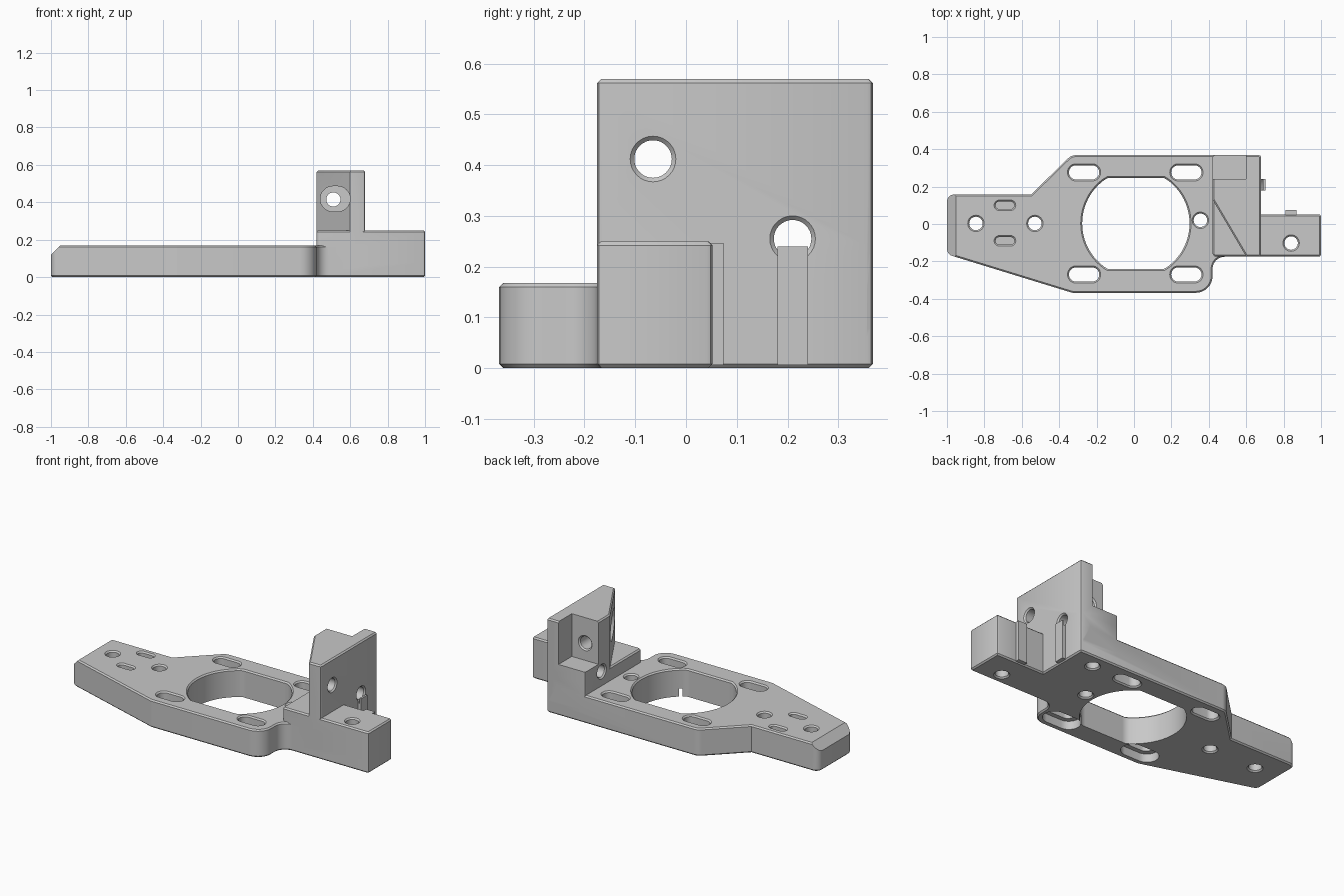
import bpy
import bmesh
from math import pi, cos, sin
from mathutils import Vector

if "Cube" in bpy.data.objects:
    bpy.data.objects.remove(bpy.data.objects["Cube"])

grey = bpy.data.materials.new("machined grey")
grey.use_nodes = True
grey.diffuse_color = (0.58, 0.58, 0.58, 1)
grey.node_tree.nodes["Principled BSDF"].inputs["Base Color"].default_value = (0.58, 0.58, 0.58, 1)

CHAMFER = 0.008
EDGE = 0.012             # small radius on upright edges


def new_object(name, bm):
    bmesh.ops.recalc_face_normals(bm, faces=bm.faces)
    mesh = bpy.data.meshes.new(name)
    bm.to_mesh(mesh)
    bm.free()
    mesh.materials.append(grey)
    ob = bpy.data.objects.new(name, mesh)
    bpy.context.collection.objects.link(ob)
    return ob


def rounded(corners):
    """Outline with a fillet of radius r at every (x, y, r) corner."""
    points = []
    for i, (x, y, r) in enumerate(corners):
        p = Vector((x, y))
        if r == 0:
            points.append(p)
            continue
        a = (Vector(corners[i - 1][:2]) - p).normalized()
        b = (Vector(corners[(i + 1) % len(corners)][:2]) - p).normalized()
        half = a.angle(b) / 2
        reach = r * cos(half) / sin(half)
        centre = p + (a + b).normalized() * (r / sin(half))
        start, end = p + a * reach - centre, p + b * reach - centre
        steps = 8 if r > EDGE else 2
        for k in range(steps + 1):
            # blend directions by angle, at constant radius
            turn = start.angle(end)
            t = turn * k / steps
            points.append(centre + (start * sin(turn - t) + end * sin(t)) / sin(turn))
    return points


AXES = {"Z": lambda u, v, w: (u, v, w),
        "X": lambda u, v, w: (w, u, v),
        "Y": lambda u, v, w: (u, w, v)}


def loft(name, rings, axis="Z"):
    """Solid through a list of (outline, distance) rings."""
    bm = bmesh.new()
    loops = [[bm.verts.new(AXES[axis](p[0], p[1], w)) for p in pts] for pts, w in rings]
    for low, high in zip(loops, loops[1:]):
        for i in range(len(low)):
            bm.faces.new((low[i - 1], low[i], high[i], high[i - 1]))
    bm.faces.new(loops[0])
    bm.faces.new(loops[-1])
    return new_object(name, bm)


def prism(name, corners, z0, z1, bevel_bottom=False):
    """Upright solid with chamfered rims."""
    pts = rounded(corners)
    ob = loft(name, [(pts, z0), (pts, z1)])
    bm = bmesh.new()
    bm.from_mesh(ob.data)
    levels = [z1, z0] if bevel_bottom else [z1]
    rims = [e for e in bm.edges
            if any(all(abs(v.co.z - z) < 1e-5 for v in e.verts) for z in levels)]
    bmesh.ops.bevel(bm, geom=rims, offset=CHAMFER, segments=1, affect="EDGES", profile=0.5)
    bmesh.ops.recalc_face_normals(bm, faces=bm.faces)
    bm.to_mesh(ob.data)
    bm.free()
    return ob


def box(name, x0, x1, y0, y1, z0, z1):
    pts = [(x0, y0), (x1, y0), (x1, y1), (x0, y1)]
    return loft(name, [(pts, z0), (pts, z1)])


def stadium(u, v, r, half=0, n=32):
    pts = []
    for k in range(n + 2):
        right = k <= n // 2
        t = -pi / 2 + 2 * pi * (k if right else k - 1) / n
        pts.append((u + (half if right else -half) + r * cos(t), v + r * sin(t)))
    return pts if half else pts[:n // 2] + pts[n // 2 + 1:-1]


def hole(u, v, r, w0, w1, half=0, axis="Z", flare0=True, flare1=True):
    """Hole cutter with chamfered mouths."""
    c = CHAMFER
    rings = [(stadium(u, v, r + c + 0.01, half), w0 - 0.01),
             (stadium(u, v, r, half), w0 + c)] if flare0 else [(stadium(u, v, r, half), w0)]
    rings += [(stadium(u, v, r, half), w1 - c),
              (stadium(u, v, r + c + 0.01, half), w1 + 0.01)] if flare1 else [(stadium(u, v, r, half), w1)]
    return loft("cutter", rings, axis)


def combine(target, tool, operation):
    tool.hide_render = True
    mod = target.modifiers.new("join", "BOOLEAN")
    mod.operation = operation
    mod.solver = "EXACT"
    mod.object = tool
    bpy.context.view_layer.objects.active = target
    bpy.ops.object.modifier_apply(modifier=mod.name)
    bpy.data.objects.remove(tool)


TOP = 0.168
S, B = -0.175, 0.368     # front of block, back of plate

# Base plate running under the block and tail
body = prism("mounting_bracket", [
    (-1, 0.158, 0.04), (-1, -0.162, 0.04), (-0.33, -B, 0.05), (0.42, -B, 0.09),
    (0.42, S, 0.065), (1, S, EDGE), (1, 0.052, EDGE), (0.68, 0.052, 0),
    (0.68, B, EDGE), (-0.335, B, 0.06), (-0.55, 0.158, 0)], 0, TOP, True)

# Low block with tail, then tall wall with diagonal web
solids = [
    prism("block", [(0.42, S, 0.02), (1, S, EDGE), (1, 0.052, EDGE), (0.68, 0.052, 0),
                    (0.68, B, EDGE), (0.42, B, EDGE)], 0.08, 0.25),
    prism("wall", [(0.6, S, 0), (0.68, S, EDGE), (0.68, B, EDGE),
                   (0.42, B, EDGE), (0.42, 0.13, EDGE)], 0.06, 0.57),
    # Locating ribs
    box("wall_rib", 0.66, 0.702, 0.18, 0.24, 0.006, 0.24),
    box("tail_rib", 0.81, 0.87, 0.03, 0.074, 0.006, 0.247),
]
for part in solids:
    combine(body, part, "UNION")


# Large centre opening, a circle flattened front and back
def opening(grow):
    return [(0.01 + (0.287 + grow) * cos(k * pi / 40),
             0.003 + max(-0.243 - grow, min(0.243 + grow, (0.287 + grow) * sin(k * pi / 40))))
            for k in range(80)]


cutters = [loft("cutter", [(opening(0), -0.02), (opening(0), TOP - CHAMFER),
                           (opening(CHAMFER + 0.01), TOP + 0.01)])]

# Four mounting slots, the front pair counterbored from below
for x in (-0.267, 0.28):
    for y in (0.276, -0.27):
        cutters.append(hole(x, y, 0.038, 0, TOP, 0.043))
    cutters.append(hole(x, -0.27, 0.065, -0.02, 0.05, 0.05, flare0=False, flare1=False))

# Round holes through the plate and tail
for x, y, top in ((-0.845, 0.003, TOP), (-0.53, 0.003, TOP), (0.355, 0.02, TOP), (0.84, -0.102, 0.25)):
    cutters.append(hole(x, y, 0.036, 0, top))

# Blind slots near the narrow end, and blind hole under the block
cutters.append(hole(-0.69, 0.1, 0.02, 0.08, TOP, 0.03, flare0=False))
cutters.append(hole(-0.69, -0.09, 0.02, 0.12, TOP, 0.03, flare0=False))
cutters.append(hole(0.525, 0.28, 0.036, 0, 0.12, flare1=False))

# Rear pocket in the tall block
cutters.append(box("cutter", 0.38, 0.6, 0.24, 0.45, 0.31, 0.7))

# Cross holes through the wall and web, with a recess in the diagonal face
cutters.append(hole(-0.065, 0.412, 0.037, 0.3, 0.68, axis="X", flare0=False))
cutters.append(hole(0.21, 0.255, 0.037, 0.42, 0.68, axis="X"))
cutters.append(hole(0.51, 0.415, 0.038, -0.3, 0.24, axis="Y", flare0=False))
cutters.append(hole(0.52, 0.418, 0.068, -0.3, 0.14, 0.012, axis="Y", flare0=False, flare1=False))

# Sloped top edge at the narrow end
cutters.append(loft("cutter", [([(-1.05, 0.07), (-0.9, 0.22), (-1.05, 0.22)], w)
                               for w in (-0.5, 0.5)], "Y"))
for cutter in cutters:
    combine(body, cutter, "DIFFERENCE")

bpy.ops.object.select_all(action="DESELECT")
body.select_set(True)
bpy.context.view_layer.objects.active = body
bpy.ops.object.shade_smooth_by_angle(angle=pi / 6)
